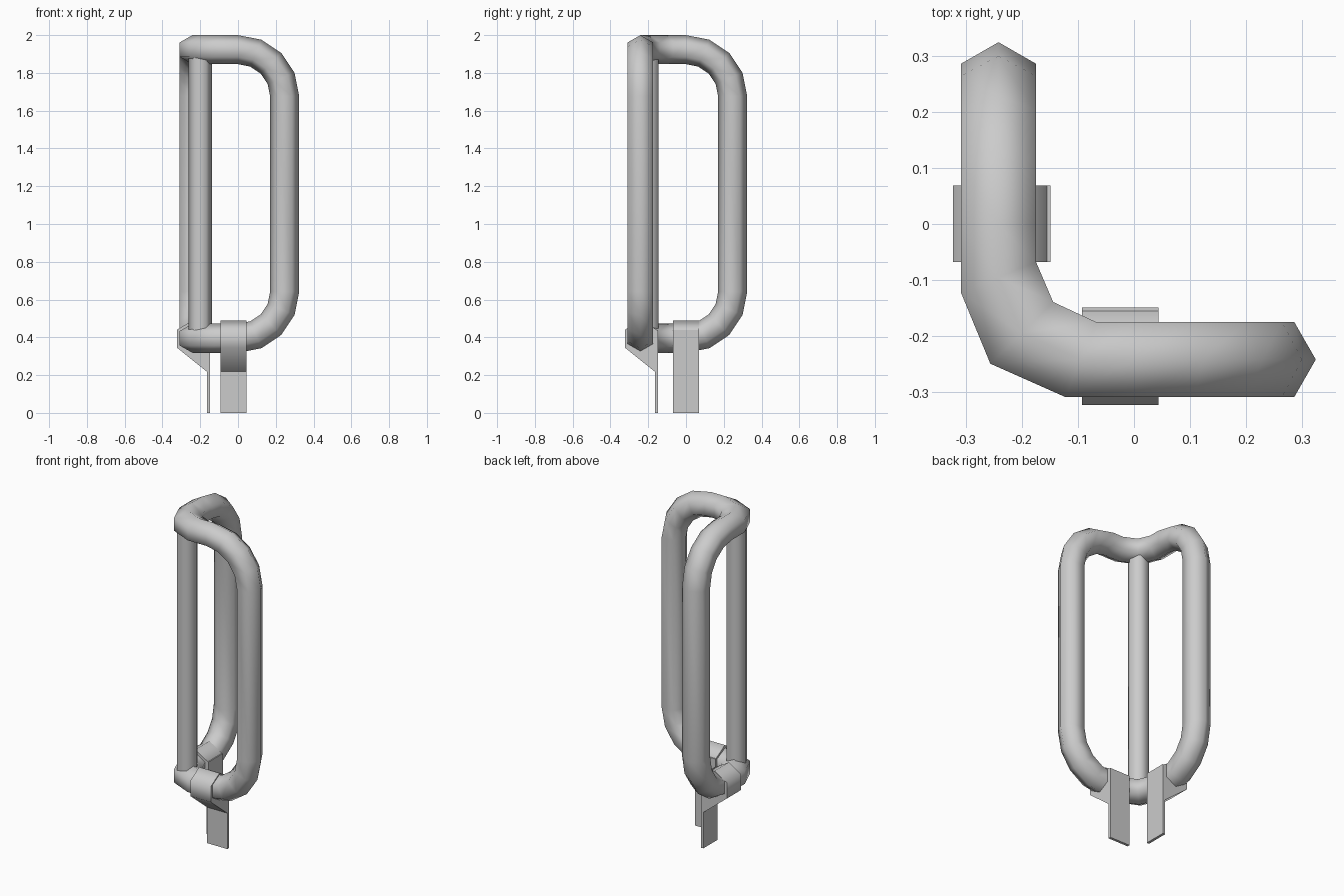
import bpy, bmesh
from math import sin, cos, radians
from mathutils import Vector

if "Cube" in bpy.data.objects:
    bpy.data.objects.remove(bpy.data.objects["Cube"])


def make_object(name, bm, angle):
    bmesh.ops.recalc_face_normals(bm, faces=bm.faces)
    mesh = bpy.data.meshes.new(name)
    bm.to_mesh(mesh)
    bm.free()
    ob = bpy.data.objects.new(name, mesh)
    bpy.context.collection.objects.link(ob)
    bpy.ops.object.select_all(action='DESELECT')
    bpy.context.view_layer.objects.active = ob
    ob.select_set(True)
    bpy.ops.object.shade_smooth_by_angle(angle=radians(angle))
    return ob


def swap(v):
    return Vector((v[1], v[0], v[2]))


# Bent tube frame: one closed hexagonal tube folded around a corner
MID_Z, ARC_Z, BEND, OFFSET, RADIUS = 1.159, 1.676, 0.247, -0.2415, 0.077
front = []
for i in range(5):
    a = radians(22.5 * i)
    n = Vector((cos(a), 0, sin(a)))
    front.append((Vector((0, OFFSET, ARC_Z)) + n * BEND, n, Vector((0, -0.067, 0))))
top = ARC_Z + BEND
up = Vector((0, 0, 1))
front.append((Vector((-0.095, OFFSET, top)), up, Vector((-0.027, -0.067, 0))))
corner = [(Vector((-0.2, -0.194, top)), up, Vector((-0.056, -0.055, 0)))]
left = [tuple(swap(v) for v in s) for s in reversed(front)]
upper = front + corner + left
lower = [(Vector((c.x, c.y, 2 * MID_Z - c.z)), Vector((n.x, n.y, -n.z)), b)
         for c, n, b in reversed(upper)]

bm = bmesh.new()
rings = []
for c, n, b in upper + lower:
    rings.append([bm.verts.new(c + n * RADIUS * cos(radians(60 * k))
                               + b * sin(radians(60 * k)) / sin(radians(60)))
                  for k in range(6)])
for i, r in enumerate(rings):
    q = rings[(i + 1) % len(rings)]
    for k in range(6):
        j = (k + 1) % 6
        bm.faces.new((r[k], r[j], q[j], q[k]))
make_object("bent_tube_frame", bm, 75)

# Corner post
bm = bmesh.new()
bmesh.ops.create_cone(bm, cap_ends=True, segments=6, radius1=0.062, radius2=0.062,
                      depth=2 * (top - MID_Z))
for v in bm.verts:
    v.co = Vector((v.co.y, v.co.x, v.co.z))
xs = max(v.co.x for v in bm.verts)
if xs < 0.06:
    for v in bm.verts:
        v.co = swap(v.co)
bmesh.ops.translate(bm, verts=bm.verts, vec=(-0.2, -0.2, MID_Z))
make_object("corner_post", bm, 75)


def extrude_profile(name, profile, lo, hi, on_left):
    """Extrude a (depth, z) profile along the tube direction."""
    bm = bmesh.new()
    ends = []
    for t in (lo, hi):
        pts = [Vector((t, d, z)) for d, z in profile]
        ends.append([bm.verts.new(swap(p) if on_left else p) for p in pts])
        bm.faces.new(ends[-1])
    m = len(profile)
    for i in range(m):
        j = (i + 1) % m
        bm.faces.new((ends[0][i], ends[0][j], ends[1][j], ends[1][i]))
    make_object(name, bm, 65)


# Clamps around the lower tube, each with a flat mounting tab below
clamp = [(-0.323, 0.44), (-0.24, 0.49), (-0.155, 0.44), (-0.155, 0.21),
         (-0.165, 0.218), (-0.323, 0.345)]
tab = [(-0.165, 0), (-0.149, 0), (-0.149, 0.44), (-0.165, 0.44)]
for side, lo, hi, on_left in (("front", -0.093, 0.044, False),
                              ("left", -0.068, 0.069, True)):
    extrude_profile(side + "_clamp", clamp, lo, hi, on_left)
    extrude_profile(side + "_mounting_tab", tab, lo, hi, on_left)
